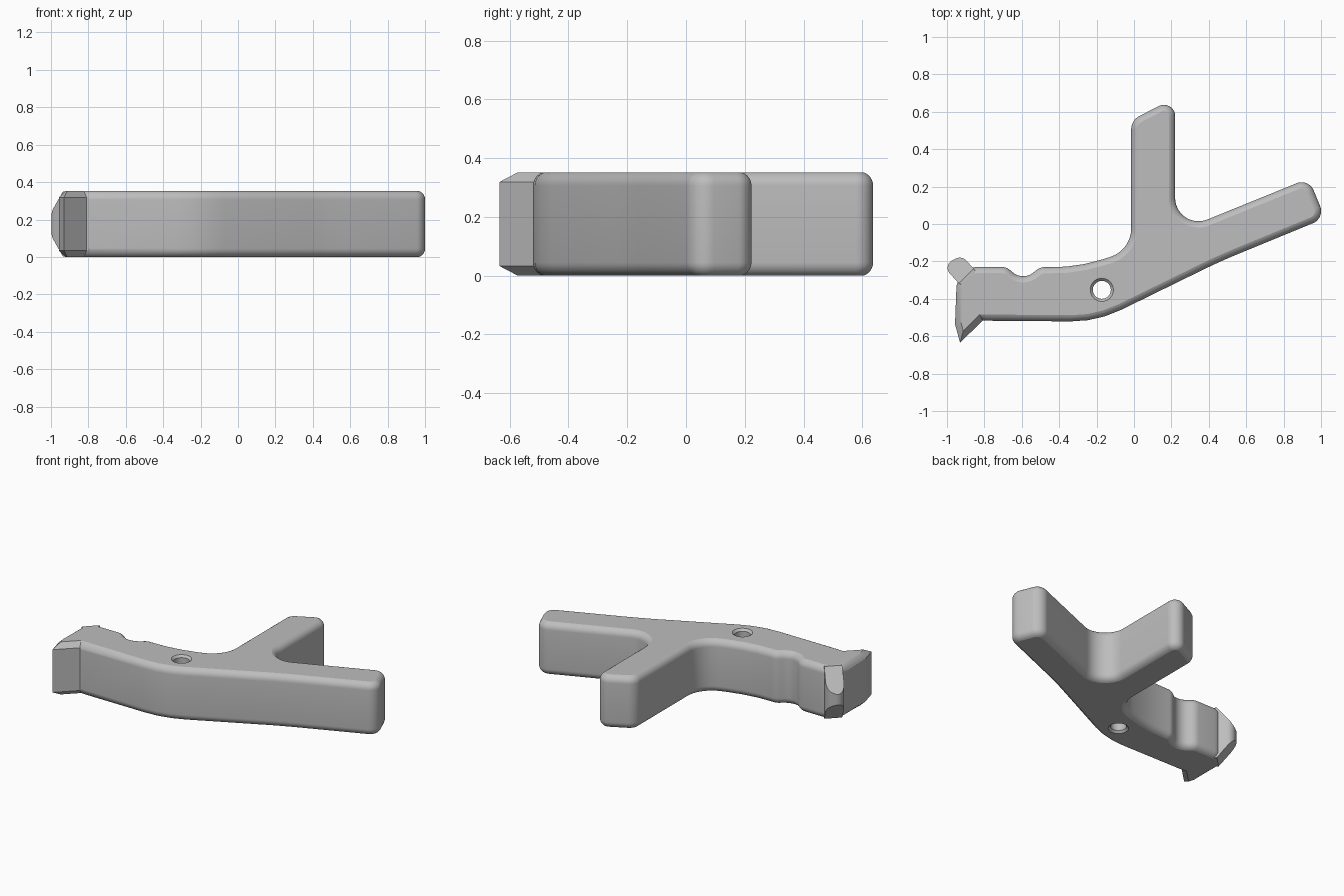
import bpy, bmesh, math
from mathutils import Vector

if "Cube" in bpy.data.objects:
    bpy.data.objects.remove(bpy.data.objects["Cube"], do_unlink=True)

HEIGHT = 0.352
CHAMFER = 0.033               # flat chamfer around the hook
RADIUS = 0.048                # rim arc, meeting the caps at a slight crease
SWEEP = math.radians(72)
STEPS = 6

grey = bpy.data.materials.new("mid grey")
grey.use_nodes = True
grey.diffuse_color = (0.51, 0.51, 0.51, 1)
grey.node_tree.nodes["Principled BSDF"].inputs["Base Color"].default_value = (0.51, 0.51, 0.51, 1)


def fillet(corners):
    """Round each (x, y, radius) corner of a closed outline."""
    out = []
    for i, (x, y, r) in enumerate(corners):
        p = Vector((x, y))
        if r == 0:
            out.append(p)
            continue
        a = (Vector(corners[i - 1][:2]) - p).normalized()
        b = (Vector(corners[(i + 1) % len(corners)][:2]) - p).normalized()
        half = a.angle(b) / 2
        centre = p + (a + b).normalized() * r / math.sin(half)
        start = p + a * r / math.tan(half) - centre
        end = p + b * r / math.tan(half) - centre
        turn = math.pi - 2 * half
        n = max(3, round(turn / math.radians(8)))
        for k in range(n + 1):
            t = k / n
            arc = (start * math.sin((1 - t) * turn) + end * math.sin(t * turn)) / math.sin(turn)
            out.append(centre + arc)
    return out


def inward(points):
    """Mitred inward direction at every point of a counter-clockwise outline."""
    dirs = []
    for i, p in enumerate(points):
        d1 = (p - points[i - 1]).normalized()
        d2 = (points[(i + 1) % len(points)] - p).normalized()
        n1, n2 = Vector((-d1.y, d1.x)), Vector((-d2.y, d2.x))
        dirs.append((n1 + n2) / (1 + n1.dot(n2)))
    return dirs


def loft(bm, rings):
    """Skin a stack of equal rings and close both ends."""
    loops = [[bm.verts.new(co) for co in ring] for ring in rings]
    for low, high in zip(loops, loops[1:]):
        for i in range(len(low)):
            j = (i + 1) % len(low)
            bm.faces.new((low[i], low[j], high[j], high[i]))
    bm.faces.new(loops[0][::-1])
    bm.faces.new(loops[-1])
    bmesh.ops.recalc_face_normals(bm, faces=bm.faces)


def add_object(name, bm):
    mesh = bpy.data.meshes.new(name)
    bm.to_mesh(mesh)
    bm.free()
    mesh.materials.append(grey)
    obj = bpy.data.objects.new(name, mesh)
    bpy.context.collection.objects.link(obj)
    return obj


def smooth(obj):
    bpy.ops.object.select_all(action="DESELECT")
    obj.select_set(True)
    bpy.context.view_layer.objects.active = obj
    bpy.ops.object.shade_smooth_by_angle(angle=math.radians(15))


# Lever body: hook, long arm, upright arm, thumb curve with a notch
outline = fillet([
    (-0.93, -0.635, 0), (-0.81, -0.517, 0), (-0.79, -0.517, 0),
    (-0.197, -0.522, 0.6), (0.46, -0.2, 3),
    (1.022, 0.031, 0.07), (0.934, 0.244, 0.07),
    (0.22, -0.046, 0.125), (0.22, 0.675, 0.06), (-0.015, 0.555, 0.08),
    (-0.015, -0.14, 0.16), (-0.31, -0.235, 0.9),
    (-0.5, -0.23, 0.07), (-0.597, -0.305, 0.085), (-0.68, -0.23, 0.07),
    (-0.945, -0.228, 0.12), (-0.957, -0.535, 0),
])
normals = inward(outline)


def body_ring(t, top):
    """One rim ring; t runs from the cap (0) to the side wall (1)."""
    ring = []
    for p, n in zip(outline, normals):
        if p.x < -0.8 and p.y < -0.4:      # the hook has a flat chamfer
            inset = CHAMFER * (1 - t)
            depth = CHAMFER * t
        else:
            a = SWEEP * (1 - t)
            inset = RADIUS * (1 - math.cos(a))
            depth = RADIUS * (math.sin(SWEEP) - math.sin(a))
        q = p + n * inset
        ring.append((q.x, q.y, HEIGHT - depth if top else depth))
    return ring


bm = bmesh.new()
ts = [k / STEPS for k in range(STEPS + 1)]
loft(bm, [body_ring(t, False) for t in ts] + [body_ring(t, True) for t in reversed(ts)])
body = add_object("lever_body", bm)

# Pivot hole, countersunk at both ends
bm = bmesh.new()
profile = [(0.077, -0.015), (0.048, 0.014), (0.048, HEIGHT - 0.014), (0.077, HEIGHT + 0.015)]
loft(bm, [[(-0.172 + r * math.cos(a), -0.352 + r * math.sin(a), z)
           for a in (k * math.tau / 40 for k in range(40))] for r, z in profile])
cutter = add_object("pivot_hole_cutter", bm)
cutter.hide_render = True
cut = body.modifiers.new("Pivot hole", "BOOLEAN")
cut.operation = "DIFFERENCE"
cut.solver = "EXACT"
cut.object = cutter
bpy.context.view_layer.objects.active = body
bpy.ops.object.modifier_apply(modifier=cut.name)
bpy.data.objects.remove(cutter, do_unlink=True)
smooth(body)

# Rounded nub at the end, sloped above and below to a blunt tip
nub = fillet([(-0.85, -0.275, 0), (-0.85, -0.247, 0), (-0.921, -0.167, 0.05),
              (-1.025, -0.224, 0.045), (-0.944, -0.308, 0), (-0.915, -0.335, 0)])
bm = bmesh.new()
loft(bm, [[(p.x, p.y, z) for p in nub] for z in (0.001, HEIGHT - 0.001)])
for side in (1, -1):
    edge_z = HEIGHT / 2 + side * (HEIGHT / 2 - 0.001)
    result = bmesh.ops.bisect_plane(
        bm, geom=bm.verts[:] + bm.edges[:] + bm.faces[:],
        plane_co=(-0.889, -0.27, edge_z), plane_no=(-0.87, 0.87, side), clear_outer=True)
    rim = [e for e in result["geom_cut"] if isinstance(e, bmesh.types.BMEdge)]
    bmesh.ops.holes_fill(bm, edges=rim, sides=0)
bmesh.ops.recalc_face_normals(bm, faces=bm.faces)
smooth(add_object("end_nub", bm))
